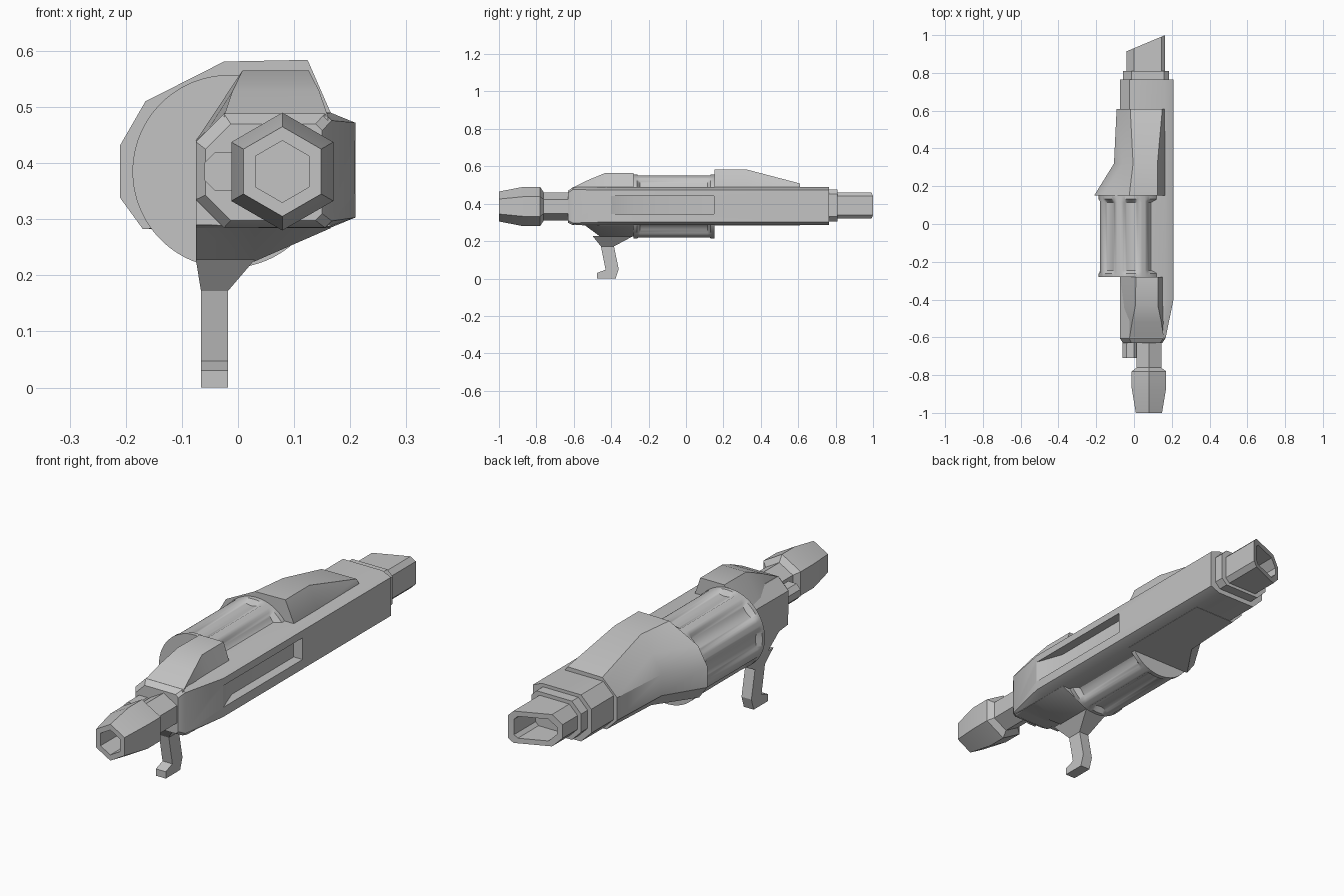
import bpy, bmesh, math

metal = bpy.data.materials.new("light_grey_metal")
metal.diffuse_color = (0.55, 0.55, 0.55, 1)


def loft(name, rings, angle=28):
    """Skin a list of equal-length point rings and cap both ends."""
    bm = bmesh.new()
    vs = [[bm.verts.new(p) for p in r] for r in rings]
    n = len(vs[0])
    for a, b in zip(vs, vs[1:]):
        for i in range(n):
            bm.faces.new((a[i], a[(i + 1) % n], b[(i + 1) % n], b[i]))
    bm.faces.new(vs[0])
    bm.faces.new(vs[-1])
    bmesh.ops.recalc_face_normals(bm, faces=bm.faces)
    me = bpy.data.meshes.new(name)
    bm.to_mesh(me)
    bm.free()
    ob = bpy.data.objects.new(name, me)
    bpy.context.collection.objects.link(ob)
    me.materials.append(metal)
    shade(ob, angle)
    return ob


def shade(ob, angle):
    bpy.ops.object.select_all(action='DESELECT')
    ob.select_set(True)
    bpy.context.view_layer.objects.active = ob
    bpy.ops.object.shade_smooth_by_angle(angle=math.radians(angle))


def at(y, pts):
    return [(x, y, z) for x, z in pts]


def ngon(y, r, n, cx, cz, turn=90):
    return [(cx + r * math.cos(math.radians(turn + 360 * i / n)), y,
             cz + r * math.sin(math.radians(turn + 360 * i / n))) for i in range(n)]


def section(y, x0, x1, z0, z1, cl, cr, h=0.0, slant=0.0):
    """Chamfered box section: cl/cr are left and right corner cuts, h the right cut height."""
    h = h or cr
    pts = [(x0, z0 + cl), (x0 + cl, z0), (x1 - cr, z0), (x1, z0 + h),
           (x1, z1 - h), (x1 - cr, z1), (x0 + cl, z1), (x0, z1 - cl)]
    return [(x, y + slant * (x - x1), z) for x, z in pts]


# Main body, with the right flank swelling out behind the nose
body = loft("main_body", [
    section(-0.63, -0.058, 0.15, 0.298, 0.47, 0.045, 0.012),
    section(-0.605, -0.075, 0.167, 0.285, 0.488, 0.05, 0.012),
    section(-0.40, -0.075, 0.209, 0.285, 0.49, 0.05, 0.044, 0.018),
    section(0.765, -0.075, 0.209, 0.285, 0.49, 0.05, 0.044, 0.018)])

# Recessed slot along the right flank
cutter = loft("slot_cutter", [[(x, y, z) for x, y in
              ((0.30, -0.41), (0.212, -0.41), (0.166, -0.28), (0.166, 0.15), (0.30, 0.15))]
              for z in (0.345, 0.44)])
mod = body.modifiers.new("slot", 'BOOLEAN')
mod.operation = 'DIFFERENCE'
mod.solver = 'EXACT'
mod.object = cutter
bpy.context.view_layer.objects.active = body
bpy.ops.object.modifier_apply(modifier="slot")
bpy.data.objects.remove(cutter)
shade(body, 28)

# Hollow six-sided muzzle and its neck
MX, MZ = 0.079, 0.385
loft("muzzle", [ngon(y, r, 6, MX, MZ) for y, r in
     ((-0.76, 0.075), (-0.78, 0.105), (-0.87, 0.105), (-1.0, 0.08), (-1.0, 0.055), (-0.88, 0.055))])
loft("muzzle_neck", [ngon(y, 0.076, 6, MX, MZ) for y in (-0.77, -0.6)])

# Small secondary barrel beside the muzzle
loft("side_barrel", [section(y, -0.06, 0.02, 0.35, 0.42, 0.02, 0.02) for y in (-0.71, -0.6)])

# Raised fairing in front of the drum
loft("front_fairing_top", [
    at(-0.61, [(-0.03, 0.45), (0.16, 0.45), (0.16, 0.484), (-0.025, 0.484)]),
    at(-0.52, [(-0.035, 0.45), (0.166, 0.45), (0.145, 0.528), (-0.01, 0.528)]),
    at(-0.43, [(-0.06, 0.45), (0.166, 0.45), (0.126, 0.565), (0.008, 0.565)]),
    at(-0.28, [(-0.075, 0.44), (0.166, 0.45), (0.126, 0.565), (0.01, 0.565)])])

# Left cheek and belly below the fairing
loft("front_fairing_belly", [
    at(-0.60, [(-0.075, 0.43), (-0.075, 0.29), (0.03, 0.288), (0.165, 0.287), (0.1, 0.43)]),
    at(-0.54, [(-0.075, 0.43), (-0.075, 0.284), (0.03, 0.284), (0.165, 0.284), (0.1, 0.43)]),
    at(-0.46, [(-0.075, 0.43), (-0.075, 0.225), (0.03, 0.225), (0.165, 0.284), (0.1, 0.43)]),
    at(-0.28, [(-0.075, 0.43), (-0.075, 0.225), (0.03, 0.225), (0.165, 0.284), (0.1, 0.43)])])

# Grip: flared root, then a thin bent bar with a forward foot
loft("grip_root", [[(x0, y0, z), (x1, y0, z), (x1, y1, z), (x0, y1, z)] for x0, x1, y0, y1, z in
     ((-0.075, 0.03, -0.50, -0.28, 0.228), (-0.066, -0.018, -0.455, -0.385, 0.172))])
grip = [(-0.455, 0.173), (-0.385, 0.173), (-0.36, 0.05), (-0.376, 0.0),
        (-0.476, 0.0), (-0.476, 0.03), (-0.43, 0.047)]
loft("grip_bar", [[(x, y, z) for y, z in grip] for x in (-0.066, -0.018)])


# Fluted drum
def drum_ring(y, depth, r=0.172, flutes=8, per=16):
    ring = []
    for i in range(flutes * per):
        t = ((i % per) / per - 0.5) * 2
        cut = depth * max(0.0, math.cos(t * math.pi / 1.5)) ** 0.8 if abs(t) < 0.75 else 0
        a = 2 * math.pi * (i / (flutes * per)) - math.pi / flutes
        ring.append((-0.016 + (r - cut) * math.cos(a), y, 0.385 + (r - cut) * math.sin(a)))
    return ring


loft("drum", [drum_ring(y, d) for y, d in
     ((-0.28, 0), (-0.262, 0), (-0.245, 0.022), (0.115, 0.022), (0.132, 0), (0.152, 0))], 35)

# Shroud behind the drum, narrowing toward the rear
loft("rear_shroud", [
    at(0.152, [(0.166, 0.488), (0.124, 0.584), (-0.025, 0.581), (-0.165, 0.51),
               (-0.21, 0.432), (-0.21, 0.338), (-0.17, 0.283), (0.16, 0.284)]),
    at(0.32, [(0.166, 0.488), (0.124, 0.584), (-0.005, 0.581), (-0.06, 0.51),
              (-0.106, 0.432), (-0.106, 0.338), (-0.055, 0.283), (0.16, 0.284)]),
    at(0.61, [(0.164, 0.486), (0.15, 0.508), (-0.02, 0.506), (-0.04, 0.487),
              (-0.092, 0.436), (-0.092, 0.336), (-0.04, 0.283), (0.16, 0.284)])], 32)

# Stepped rear collar and hollow slanted end
loft("rear_collar", [section(y, -0.057, 0.185, 0.306, 0.476, 0.045, 0.025) for y in (0.75, 0.81)])
loft("rear_end", [
    section(0.80, -0.04, 0.165, 0.32, 0.46, 0.04, 0.02),
    section(1.0, -0.04, 0.165, 0.32, 0.46, 0.04, 0.02, slant=0.42),
    section(0.99, -0.018, 0.143, 0.342, 0.438, 0.032, 0.014, slant=0.42),
    section(0.84, -0.018, 0.143, 0.342, 0.438, 0.032, 0.014)])
